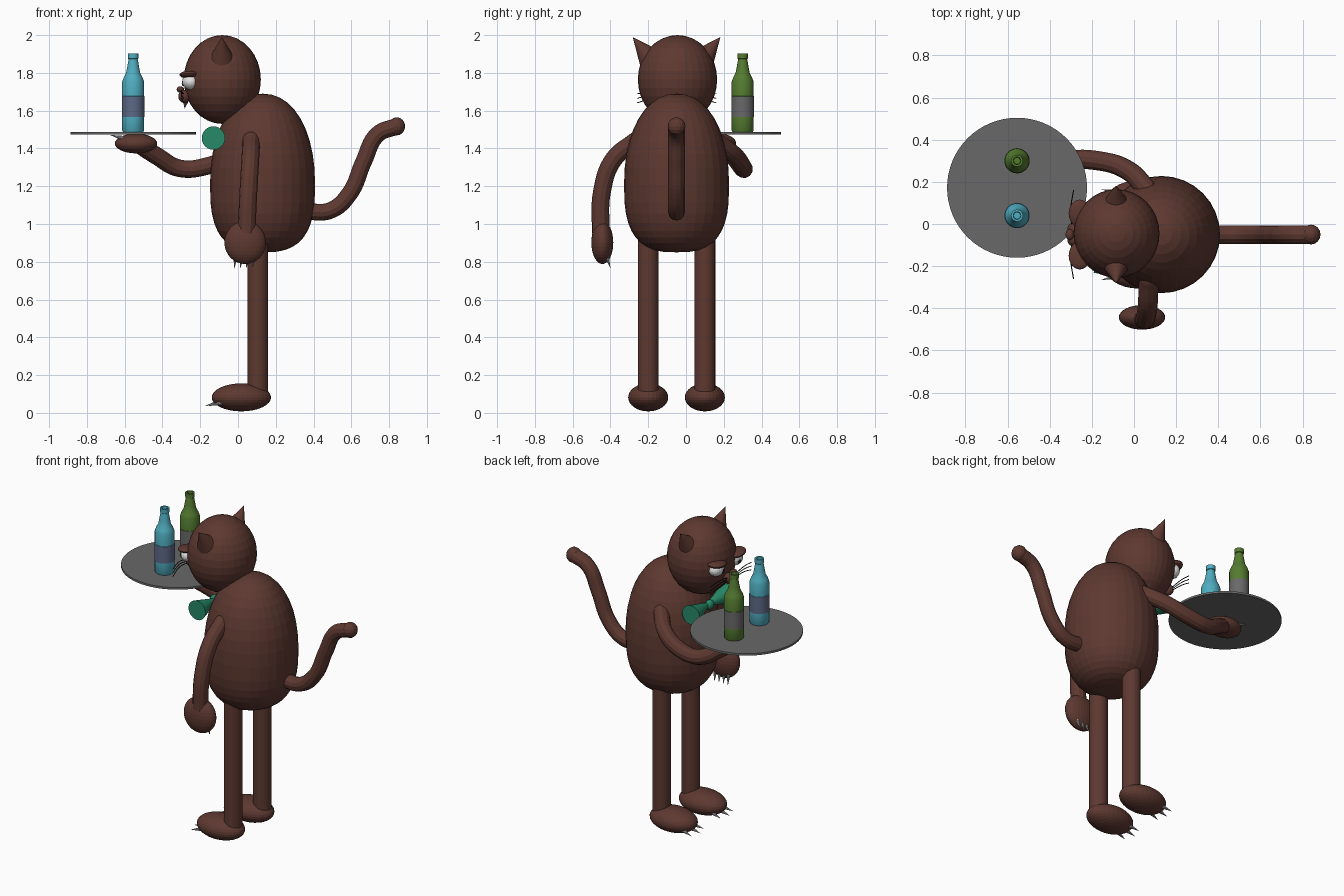
import bpy, bmesh, math
from mathutils import Vector, Matrix

cube = bpy.data.objects.get("Cube")
if cube:
    bpy.data.objects.remove(cube, do_unlink=True)


def material(name, r, g, b):
    m = bpy.data.materials.new(name)
    m.use_nodes = True
    m.diffuse_color = (r, g, b, 1)
    m.node_tree.nodes["Principled BSDF"].inputs["Base Color"].default_value = (r, g, b, 1)
    return m


BROWN = material("brown_fur", .11, .04, .03)
BLUE = material("blue_glass", .08, .42, .53)
BLUE_LABEL = material("blue_grey_label", .11, .14, .24)
GREEN = material("green_glass", .09, .2, .03)
GREY = material("grey_metal", .14, .14, .14)
CLAW = material("claw_grey", .4, .4, .4)
TEAL = material("teal_cloth", .02, .25, .14)
WHITE = material("eye_white", .8, .8, .8)
BLACK = material("black", .01, .01, .01)
MID = -.05  # the animal's centre line in y


def mesh_object(name, bm, mats, smooth=False):
    me = bpy.data.meshes.new(name)
    bmesh.ops.recalc_face_normals(bm, faces=bm.faces)
    for f in bm.faces:
        f.smooth = smooth
    bm.to_mesh(me)
    bm.free()
    for m in mats:
        me.materials.append(m)
    ob = bpy.data.objects.new(name, me)
    bpy.context.collection.objects.link(ob)
    return ob


def ball(name, centre, radii, mat, segs=32, tilt=0):
    bm = bmesh.new()
    bmesh.ops.create_uvsphere(bm, u_segments=segs, v_segments=segs // 2, radius=1)
    bm.transform(Matrix.Translation(centre) @ Matrix.Rotation(tilt, 4, 'X')
                 @ Matrix.Diagonal((*radii, 1)))
    return mesh_object(name, bm, [mat])


def cone(name, base, tip, r1, mat, r2=0, segs=24, flat=1):
    base, tip = Vector(base), Vector(tip)
    d = tip - base
    bm = bmesh.new()
    bmesh.ops.create_cone(bm, cap_ends=True, segments=segs, radius1=r1, radius2=r2, depth=d.length)
    bm.transform(Matrix.Translation((base + tip) / 2)
                 @ d.to_track_quat('Z', 'Y').to_matrix().to_4x4()
                 @ Matrix.Diagonal((flat, 1, 1, 1)))
    return mesh_object(name, bm, [mat])


def tube(name, points, radius, mat, sides=4):
    cu = bpy.data.curves.new(name, 'CURVE')
    cu.dimensions = '3D'
    cu.bevel_depth = radius
    cu.bevel_resolution = sides
    cu.use_fill_caps = True
    cu.resolution_u = 8
    sp = cu.splines.new('BEZIER')
    sp.bezier_points.add(len(points) - 1)
    for bp, co in zip(sp.bezier_points, points):
        bp.co = co
        bp.handle_left_type = bp.handle_right_type = 'AUTO'
    sp.use_smooth = False
    cu.materials.append(mat)
    ob = bpy.data.objects.new(name, cu)
    bpy.context.collection.objects.link(ob)
    return ob


def lathe(name, profile, centre, mats, rule=None, segs=32, smooth=False):
    bm = bmesh.new()
    vs = [bm.verts.new((r, 0, z)) for r, z in profile]
    es = [bm.edges.new(p) for p in zip(vs, vs[1:])]
    bmesh.ops.spin(bm, geom=vs + es, cent=(0, 0, 0), axis=(0, 0, 1),
                   angle=math.tau, steps=segs, use_duplicate=False)
    bmesh.ops.remove_doubles(bm, verts=bm.verts, dist=.0001)
    if rule:
        for f in bm.faces:
            f.material_index = rule(f.calc_center_median().z)
    bm.transform(Matrix.Translation(centre))
    return mesh_object(name, bm, mats, smooth)


# Body: an egg, fuller at the bottom
profile = []
for i in range(21):
    a = math.pi * (i / 20 - .5)
    if a < 0:
        power, height = 2.8, .36
    else:
        power, height = 2.15, .48
    c, s = abs(math.cos(a)) ** (2 / power), abs(math.sin(a)) ** (2 / power)
    profile.append((.278 * c, math.copysign(s * height, a)))
lathe("body", profile, (.13, MID, 1.21), [BROWN])

# Head
ball("head", (-.083, MID + .005, 1.765), (.204, .21, .235), BROWN)
for side, word in ((1, "left"), (-1, "right")):
    def at(x, y, z):
        return (x, MID + side * y, z)

    # Ears, eyes, lids and muzzle
    cone(word + "_ear", at(-.085, .14, 1.875), at(-.085, .232, 1.99), .066, BROWN)
    ball(word + "_eye", at(-.25, .095, 1.755), (.045, .055, .045), WHITE, 24)
    ball(word + "_pupil", at(-.288, .085, 1.745), (.01, .014, .016), BLACK, 16)
    ball(word + "_eyelid", at(-.258, .1, 1.79), (.052, .066, .02), BROWN, 24, side * .1)
    ball(word + "_muzzle", at(-.285, .025, 1.675), (.031, .032, .034), BROWN, 20)
    for i in (-1, 0, 1):
        tube(f"{word}_whisker_{i + 2}",
             [at(-.295, .035, 1.675 + i * .01), at(-.3, .12, 1.685 + i * .018),
              at(-.287, .21, 1.665 + i * .024)], .0025, BLACK, 1)

    # Legs and feet
    cone(word + "_leg", at(.105, .15, .08), at(.105, .15, 1.02), .055, BROWN, .055)
    ball(word + "_foot", at(.018, .15, .082), (.157, .106, .074), BROWN)
    for i in (-1, 0, 1):
        out = .02 * abs(i)
        cone(f"{word}_toe_claw_{i + 2}", at(-.1 + out, .15 + i * .05, .055),
             at(-.175 + out, .15 + i * .065, .037), .014, CLAW, segs=10)

    # Bow tie wings
    cone(word + "_bow_wing", at(-.13, .185, 1.455), at(-.125, .005, 1.455), .062, TEAL, .012)
ball("bow_knot", (-.135, MID, 1.455), (.025, .03, .03), TEAL, 16)
ball("nose", (-.305, MID, 1.712), (.02, .026, .017), BROWN, 16)
cone("chin_tuft", (-.275, MID, 1.66), (-.283, MID, 1.61), .018, BROWN, segs=12)

# Hanging arm
shoulder = (.07, -.265, 1.442)
tube("hanging_arm", [shoulder, (.065, -.385, 1.34), (.055, -.445, 1.17), (.045, -.452, .95)],
     .047, BROWN)
ball("hanging_shoulder", shoulder, (.047,) * 3, BROWN, 16)
ball("hanging_hand", (.038, -.443, .902), (.11, .058, .114), BROWN)
for i in range(4):
    x = -.012 + i * .032
    cone(f"hanging_claw_{i + 1}", (x, -.42, .83), (x - .008, -.4, .765), .013, CLAW, segs=10)

# Raised arm under the tray
shoulder = (.07, .155, 1.442)
tube("raised_arm", [shoulder, (-.03, .255, 1.365), (-.17, .3, 1.305), (-.31, .3, 1.295),
                    (-.43, .25, 1.36), (-.53, .19, 1.425)], .047, BROWN)
ball("raised_shoulder", shoulder, (.047,) * 3, BROWN, 16)
ball("raised_hand", (-.54, .18, 1.426), (.112, .085, .052), BROWN)
for i in (-1, 0, 1):
    cone(f"raised_claw_{i + 2}", (-.61, .18 + i * .035, 1.455),
         (-.68, .18 + i * .045, 1.472), .012, CLAW, segs=10)

# Tail
tail = [(.36, MID, 1.065), (.49, MID, 1.072), (.59, MID, 1.16), (.665, MID, 1.33),
        (.74, MID, 1.475), (.84, MID, 1.517)]
tube("tail", tail, .044, BROWN)
ball("tail_tip", tail[-1], (.045, .047, .048), BROWN, 16)

# Tray
cone("tray", (-.555, .172, 1.475), (-.555, .172, 1.488), .332, GREY, .332, 64)

# Bottles, each with a label band
bottle = [(0, 0), (.054, 0), (.058, .006), (.058, .078), (.06, .079), (.06, .188), (.058, .189),
          (.058, .265), (.05, .288), (.038, .31), (.032, .34), (.024, .385), (.028, .388),
          (.028, .415), (.018, .415), (.016, .38), (0, .38)]
for name, y, glass, label in (("blue_bottle", .04, BLUE, BLUE_LABEL),
                              ("green_bottle", .3, GREEN, GREY)):
    ob = lathe(name, bottle, (-.555, y, 1.488), [glass, label],
               lambda z: int(.0788 < z < .1882), smooth=True)
    bpy.context.view_layer.objects.active = ob
    ob.select_set(True)
    bpy.ops.object.shade_smooth_by_angle(angle=math.radians(35))
    ob.select_set(False)
